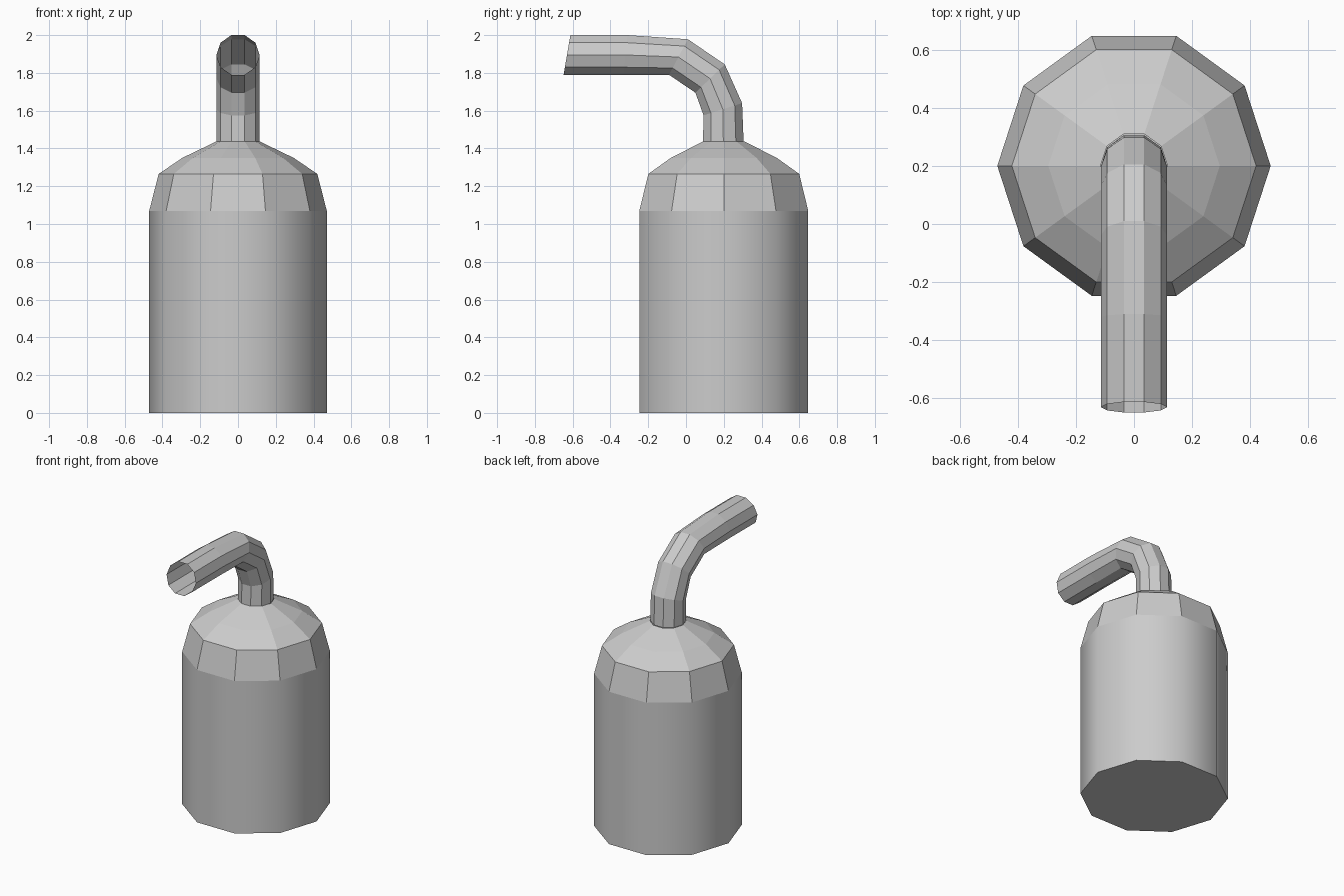
import bpy
import bmesh
from math import sin, cos, pi, radians

if "Cube" in bpy.data.objects:
    bpy.data.objects.remove(bpy.data.objects["Cube"])

N = 10
ANGLES = [2 * pi * k / N for k in range(N)]
S = sin(radians(72))  # flat-to-flat ratio of the decagon


def loft(name, rings, cap_first=False, smooth_bands=()):
    """Skin a list of rings (each N points) into one object."""
    bm = bmesh.new()
    loops = [[bm.verts.new(p) for p in ring] for ring in rings]
    for b, (lo, hi) in enumerate(zip(loops, loops[1:])):
        for k in range(N):
            j = (k + 1) % N
            f = bm.faces.new((lo[k], lo[j], hi[j], hi[k]))
            f.smooth = b in smooth_bands
    if cap_first:
        bm.faces.new(loops[0][::-1])
    # keep the rims of smooth bands sharp
    for b in smooth_bands:
        for loop in (loops[b], loops[b + 1]):
            for k in range(N):
                bm.edges.get((loop[k], loop[(k + 1) % N])).smooth = False
    mesh = bpy.data.meshes.new(name)
    bm.to_mesh(mesh)
    bm.free()
    obj = bpy.data.objects.new(name, mesh)
    bpy.context.collection.objects.link(obj)
    return obj


# Bottle body: ten-sided, smooth wall, flat faceted shoulder
profile = [(0.47, 0), (0.47, 1.07), (0.42, 1.265), (0.295, 1.35), (0.115, 1.437)]
body_rings = [[(r * cos(a), 0.2 + r * sin(a), z) for a in ANGLES] for r, z in profile]
loft("bottle_body", body_rings, cap_first=True, smooth_bands=(0,))

# Bent open spout: (outer y, z), (inner y, z) of each cross-section
sections = [
    ((0.305, 1.437), (0.09, 1.437)),
    ((0.297, 1.64), (0.093, 1.575)),
    ((0.205, 1.845), (0.05, 1.695)),
    ((0.01, 1.978), (-0.09, 1.79)),
    ((-0.31, 2.0), (-0.33, 1.79)),
    ((-0.612, 2.0), (-0.648, 1.79)),
]
spout_rings = []
for (oy, oz), (iy, iz) in sections:
    cy, cz = (oy + iy) / 2, (oz + iz) / 2
    hy, hz = (oy - iy) / 2 / S, (oz - iz) / 2 / S
    spout_rings.append([(0.114 * cos(a), cy + hy * sin(a), cz + hz * sin(a)) for a in ANGLES])
loft("spout", spout_rings)
